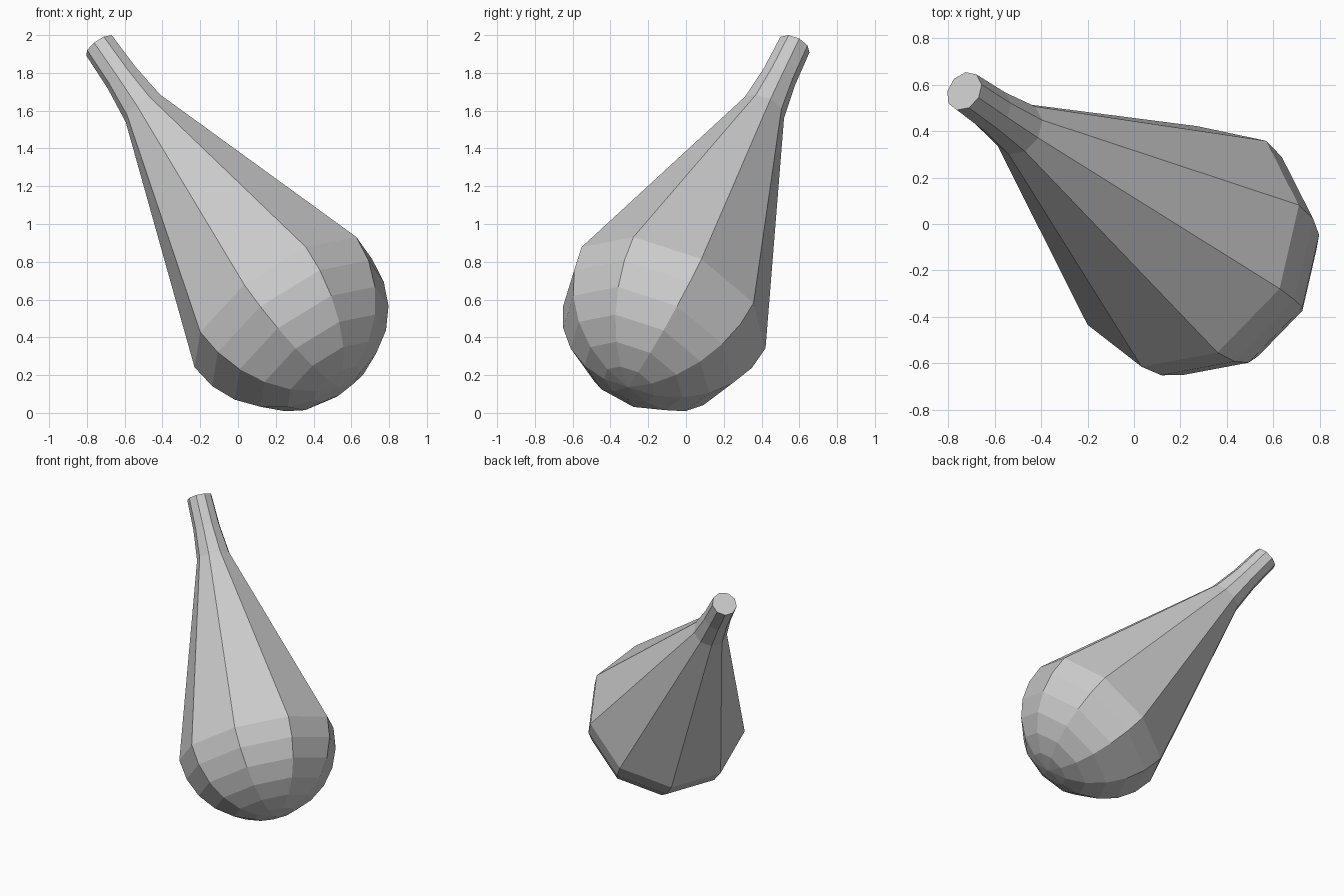
import bpy, bmesh, math
from mathutils import Vector

if "Cube" in bpy.data.objects:
    bpy.data.objects.remove(bpy.data.objects["Cube"])

SIDES = 9
R = 0.566
centre = Vector((0.233, -0.097, 0.567))           # middle of the round end
axis = Vector((-0.533, 0.370, 0.761)).normalized()  # leaning direction
side = Vector((0.397, -0.183, 0.363))             # towards one corner of the ring
side = (side - axis * side.dot(axis)).normalized()

# Profile as (radius, height along axis): hemisphere in 15 degree steps, then neck and flat cap
profile = [(R * math.sin(math.radians(a)), -R * math.cos(math.radians(a)))
           for a in range(0, 91, 15)]
profile += [(0.120, 1.368), (0.096, 1.583), (0.089, 1.808), (0.0, 1.808)]

# Leaning teardrop body, spun around its own axis
bm = bmesh.new()
verts = [bm.verts.new(centre + side * r + axis * h) for r, h in profile]
edges = [bm.edges.new(pair) for pair in zip(verts, verts[1:])]
bmesh.ops.spin(bm, geom=verts + edges, cent=centre, axis=axis,
               angle=2 * math.pi, steps=SIDES, use_duplicate=False)
bmesh.ops.remove_doubles(bm, verts=bm.verts[:], dist=0.001)
# Merge the cap fan into one flat face
tip = centre + axis * 1.808
bmesh.ops.dissolve_verts(bm, verts=[v for v in bm.verts if (v.co - tip).length < 0.01])
bmesh.ops.recalc_face_normals(bm, faces=bm.faces[:])

mesh = bpy.data.meshes.new("teardrop_body")
bm.to_mesh(mesh)
bm.free()
bpy.context.collection.objects.link(bpy.data.objects.new("teardrop_body", mesh))
